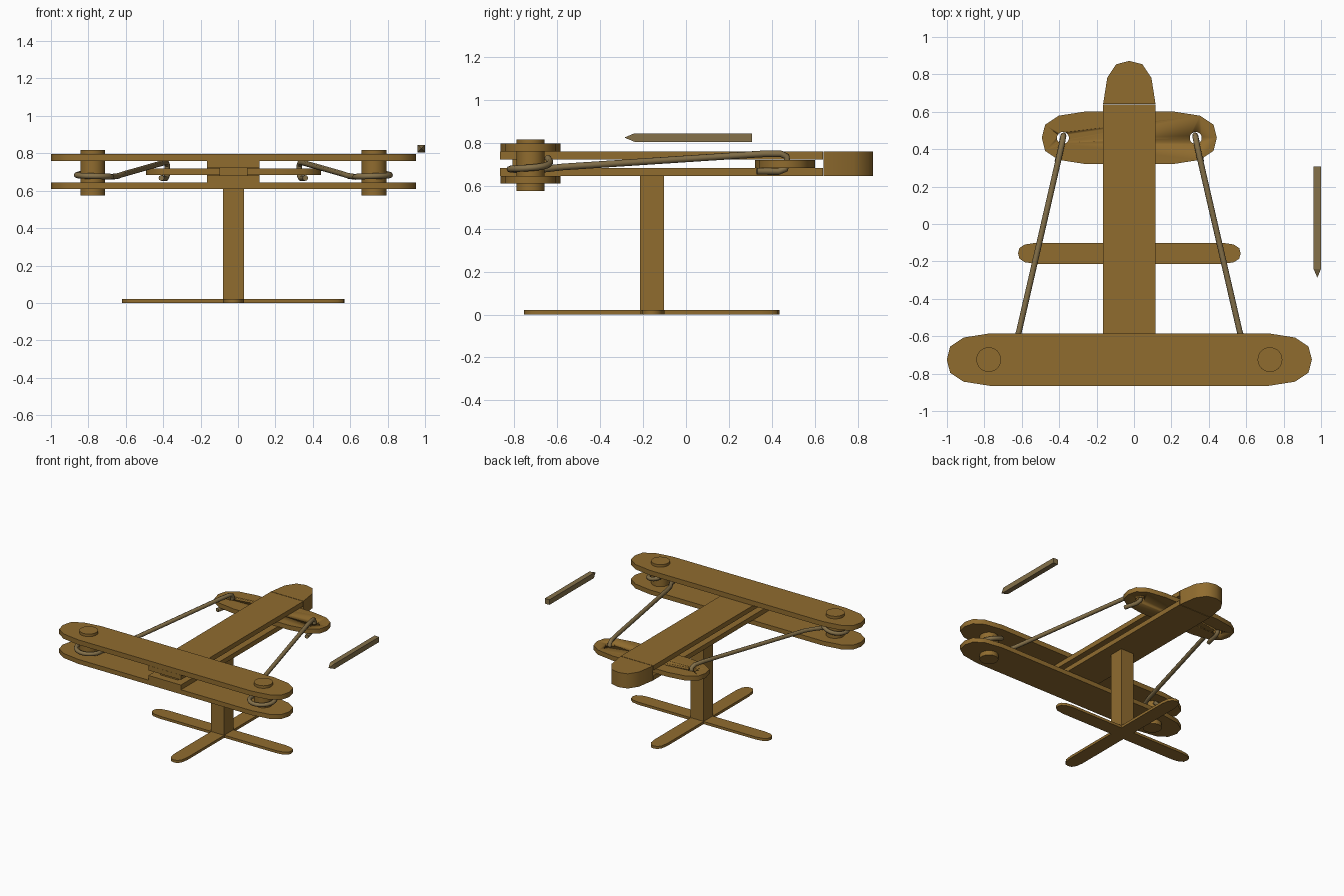
import bpy, bmesh, math

if "Cube" in bpy.data.objects:
    bpy.data.objects.remove(bpy.data.objects["Cube"])

CX = -0.025      # symmetry axis of the engine
CAP = [(0.23, 0.14), (0.09, 0.118), (0.018, 0.07)]   # inset, half width of a rounded bar end


def material(name, rgb):
    m = bpy.data.materials.new(name)
    m.diffuse_color = (*rgb, 1)
    m.use_nodes = True
    m.node_tree.nodes["Principled BSDF"].inputs["Base Color"].default_value = m.diffuse_color
    return m


WOOD = material("brown wood", (0.28, 0.15, 0.028))
ROPE = material("tan rope", (0.235, 0.165, 0.068))


def finish(obj, mat, angle=None):
    obj.data.materials.clear()
    obj.data.materials.append(mat)
    if angle:
        bpy.ops.object.select_all(action='DESELECT')
        obj.select_set(True)
        bpy.context.view_layer.objects.active = obj
        bpy.ops.object.shade_smooth_by_angle(angle=math.radians(angle))
    return obj


def prism(name, outline, z0, z1, mat=WOOD, angle=None):
    bm = bmesh.new()
    face = bm.faces.new([bm.verts.new((x, y, z0)) for x, y in outline])
    ext = bmesh.ops.extrude_face_region(bm, geom=[face])
    bmesh.ops.translate(bm, vec=(0, 0, z1 - z0),
                        verts=[g for g in ext['geom'] if isinstance(g, bmesh.types.BMVert)])
    bmesh.ops.recalc_face_normals(bm, faces=bm.faces)
    me = bpy.data.meshes.new(name)
    bm.to_mesh(me)
    bm.free()
    obj = bpy.data.objects.new(name, me)
    bpy.context.collection.objects.link(obj)
    return finish(obj, mat, angle)


def box(name, x0, x1, y0, y1, z0, z1):
    return prism(name, [(x0, y0), (x1, y0), (x1, y1), (x0, y1)], z0, z1)


def half_end(tip, scale=1.0):
    # rounded end pointing to +u, listed from -v to +v
    low = [(tip - i * scale, -w * scale) for i, w in CAP]
    return low + [(tip, 0)] + [(u, -v) for u, v in reversed(low)]


def bar(name, centre, half_len, z0, z1, scale=1.0, turn=False):
    end = half_end(half_len, scale)
    pts = end + [(-u, -v) for u, v in end]
    if turn:
        pts = [(-v, u) for u, v in pts]
    return prism(name, [(centre[0] + u, centre[1] + v) for u, v in pts], z0, z1, angle=42)


def cylinder(name, x, y, r, z0, z1):
    bpy.ops.mesh.primitive_cylinder_add(vertices=32, radius=r, depth=z1 - z0,
                                        location=(x, y, (z0 + z1) / 2))
    obj = bpy.context.object
    obj.name = name
    return finish(obj, WOOD, 42)


# stand: crossed feet and post
bar("foot_across", (CX, -0.157), 0.595, 0, 0.02, 0.4)
bar("foot_along", (CX, -0.16), 0.595, 0, 0.02, 0.4, turn=True)
box("post", CX - 0.056, CX + 0.056, -0.215, -0.102, 0.02, 0.645)

# stock: two rails joined by a rounded solid tail and a front spacer
for label, z0, z1 in (("upper", 0.722, 0.759), ("lower", 0.645, 0.682)):
    box(label + "_rail", CX - 0.14, CX + 0.14, -0.866, 0.638, z0, z1)
tail = [(CX - v, u) for u, v in half_end(0.872)]
prism("stock_tail", tail, 0.645, 0.759, angle=42)
box("front_spacer", CX - 0.075, CX + 0.075, -0.81, -0.63, 0.682, 0.722)

# front crossbars above and below the stock
bar("upper_crossbar", (CX, -0.725), 0.976, 0.759, 0.797)
bar("lower_crossbar", (CX, -0.725), 0.976, 0.61, 0.645)

# sliding arm with two rope holes
arm = bar("rope_arm", (CX, 0.461), 0.468, 0.684, 0.72)
for s in (-1, 1):
    cutter = cylinder("hole_cutter", CX + s * 0.355, 0.46, 0.032, 0.6, 0.8)
    cutter.hide_render = True
    mod = arm.modifiers.new("hole", 'BOOLEAN')
    mod.operation, mod.solver, mod.object = 'DIFFERENCE', 'EXACT', cutter
    bpy.context.view_layer.objects.active = arm
    bpy.ops.object.modifier_apply(modifier=mod.name)
    bpy.data.objects.remove(cutter)


# rope: hook through the arm, straight run, coil round the drum
def rope_path():
    pts = [(0.385, 0.33, 0.668), (0.362, 0.43, 0.666), (0.355, 0.462, 0.678),
           (0.352, 0.474, 0.71), (0.353, 0.468, 0.738), (0.358, 0.44, 0.75), (0.375, 0.36, 0.749),
           (0.59, -0.575, 0.688), (0.615, -0.65, 0.679)]
    steps = 20
    for i in range(steps + 1):
        t = i / steps
        a = math.radians(170 + 310 * t)      # round the front, then outside, then back
        r = 0.098 - 0.008 * math.sin(math.pi * t)
        pts.append((0.748 + r * math.cos(a), -0.73 + r * math.sin(a),
                    0.674 + 0.012 * t + 0.045 * t ** 6))
    return pts


for s, side in ((-1, "left"), (1, "right")):
    cylinder(side + "_drum", CX + s * 0.752, -0.725, 0.066, 0.575, 0.817)
    cu = bpy.data.curves.new(side + "_rope", 'CURVE')
    cu.dimensions = '3D'
    cu.bevel_depth, cu.bevel_resolution, cu.use_fill_caps = 0.0155, 2, True
    path = rope_path()
    sp = cu.splines.new('POLY')
    sp.points.add(len(path) - 1)
    for p, (x, y, z) in zip(sp.points, path):
        p.co = (CX + s * x, y, z, 1)
    obj = bpy.data.objects.new(side + "_rope", cu)
    bpy.context.collection.objects.link(obj)
    bpy.ops.object.select_all(action='DESELECT')
    obj.select_set(True)
    bpy.context.view_layer.objects.active = obj
    bpy.ops.object.convert(target='MESH')
    finish(bpy.context.object, ROPE, 50)

# loose square bolt with a pointed tip
bolt = box("bolt", 0.96, 1.0, -0.24, 0.308, 0.805, 0.845)
bm = bmesh.new()
bm.from_mesh(bolt.data)
front = min(bm.faces, key=lambda f: f.calc_center_median().y)
tip = bmesh.ops.poke(bm, faces=[front])['verts'][0]
tip.co.y = -0.287
bm.to_mesh(bolt.data)
bm.free()
finish(bolt, ROPE)
